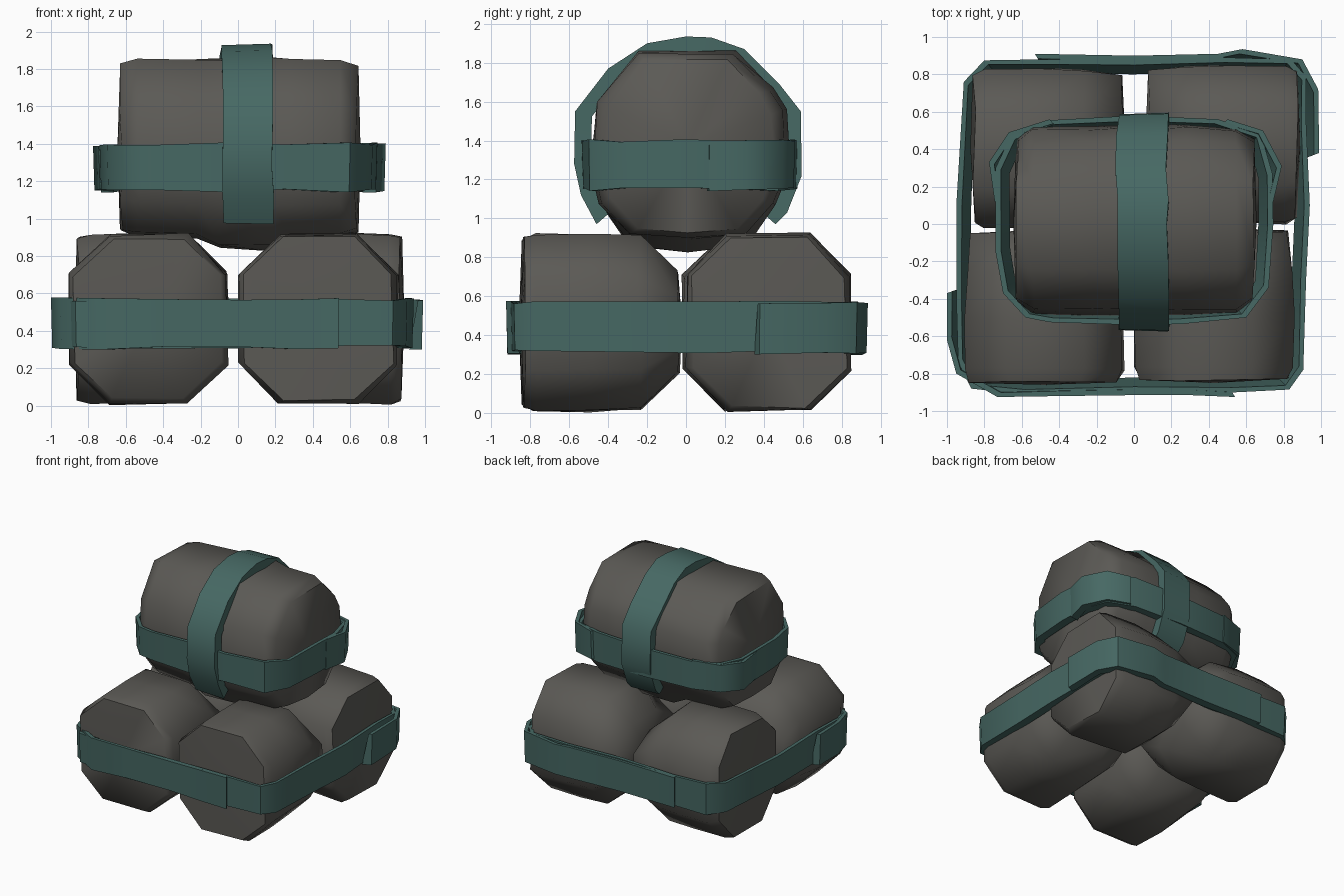
import bpy, bmesh, math, random
from mathutils import Vector

if "Cube" in bpy.data.objects:
    bpy.data.objects.remove(bpy.data.objects["Cube"])

random.seed(4)


def material(name, rgb):
    m = bpy.data.materials.new(name)
    m.diffuse_color = (*rgb, 1)
    m.use_nodes = True
    m.node_tree.nodes["Principled BSDF"].inputs["Base Color"].default_value = m.diffuse_color
    return m


CLOTH = material("dark grey cloth", (0.105, 0.101, 0.091))
STRAP = material("teal strap", (0.062, 0.140, 0.127))


def jitter(v, a):
    return Vector([c + random.uniform(-a, a) for c in v])


def finish(name, bm, mat, angle):
    bmesh.ops.recalc_face_normals(bm, faces=bm.faces)
    me = bpy.data.meshes.new(name)
    bm.to_mesh(me)
    bm.free()
    ob = bpy.data.objects.new(name, me)
    bpy.context.collection.objects.link(ob)
    me.materials.append(mat)
    bpy.ops.object.select_all(action='DESELECT')
    ob.select_set(True)
    bpy.context.view_layer.objects.active = ob
    bpy.ops.object.shade_smooth_by_angle(angle=math.radians(angle))
    return ob


def bundle(name, section, stations, place, amount=0.01):
    """Loft a (u, z) section along stations (t, u scale, z scale, top u scale)."""
    bm = bmesh.new()
    rings = []
    high = max(abs(z) for u, z in section) * 0.95
    for t, su, sz, flat in stations:
        rings.append([bm.verts.new(jitter(place(t, u * (flat if abs(z) > high else su), z * sz), amount))
                      for u, z in section])
    n = len(section)
    for a, b in zip(rings, rings[1:]):
        for i in range(n):
            bm.faces.new((a[i], a[(i + 1) % n], b[(i + 1) % n], b[i]))
    # slightly domed ends
    for ring, s in ((rings[0], -1), (rings[-1], 1)):
        t = stations[0 if s < 0 else -1][0]
        c = bm.verts.new(place(t + s * 0.02, 0, 0))
        for i in range(n):
            bm.faces.new((ring[i], ring[(i + 1) % n], c))
    return finish(name, bm, CLOTH, 60)


def strap(name, path, width, place, centre=(0, 0), closed=True, thick=0.03, wedge=0.08):
    """Band following a 2D path, thicker at its lower edge; place maps point and offset to space."""
    bm = bmesh.new()
    n = len(path)
    c = Vector(centre)
    rings = []
    for p in path:
        p = Vector(p)
        d = (p - c).normalized()
        w = width / 2
        da, db = random.uniform(-.01, .01), random.uniform(-.01, .01)
        rings.append([bm.verts.new(place(q.x, q.y, s)) for q, s in
                      ((p - d * 0.008, -w + da), (p, w + db), (p - d * thick, w + db),
                       (p - d * wedge, -w + da))])
    for k in range(n if closed else n - 1):
        a, b = rings[k], rings[(k + 1) % n]
        for i in range(4):
            bm.faces.new((a[i], a[(i + 1) % 4], b[(i + 1) % 4], b[i]))
    if not closed:
        bm.faces.new(rings[0])
        bm.faces.new(rings[-1])
    return finish(name, bm, STRAP, 45)


# four lower bundles: octagonal rolls, inner end sloped at top and bottom
W, H, C = 0.42, 0.45, 0.21
octagon = [(W, H - C), (W - C, H), (C - W, H), (-W, H - C),
           (-W, C - H), (C - W, -H), (W - C, -H), (W, C - H)]
rolls = [(0, 0.93, 0.58, 0.8), (0.20, 0.99, 0.98, 0.95), (0.45, 1, 1.01, 1.0),
         (0.73, 1, 1, 1), (0.79, 0.94, 0.96, 0.92)]
Z = 0.465
for name, x, y, along_x in (("front_left", -0.48, -0.05, False), ("front_right", 0.43, -0.04, False),
                            ("back_left", -0.065, 0.405, True), ("back_right", 0.08, 0.425, True)):
    if along_x:
        sgn = 1 if x > 0 else -1
        bundle(name + "_bundle", octagon, rolls, lambda t, u, z: (x + sgn * t, y + u, Z + z))
    else:
        bundle(name + "_bundle", octagon, rolls, lambda t, u, z: (x + u, y - t, Z + z))

# upper bundle lying across the four, sagging a little in the middle
top = [(0.50, 0.18), (0.43, 0.29), (0.24, 0.48), (-0.26, 0.48), (-0.47, 0.22),
       (-0.50, -0.13), (-0.45, -0.30), (-0.30, -0.46), (0, -0.48), (0.30, -0.46),
       (0.44, -0.30), (0.52, -0.13)]


def upper(t, u, z):
    sag = 0.06 if z < -0.4 and abs(t - 0.04) < 0.17 else 0
    return (t + 0.005, u + 0.01, 1.375 + z - sag)


bundle("upper_bundle", top,
       [(-0.63, 0.87, 0.93, 0.87), (-0.54, 0.98, 0.98, 0.98), (-0.22, 1, 1, 1), (-0.1, 1, 1, 1),
        (0.18, 1, 1, 1), (0.28, 1, 1, 1), (0.54, 0.98, 0.98, 0.98), (0.63, 0.87, 0.93, 0.87)], upper)

# strap around the lower bundles, with overlapping lengths at two corners
low = lambda a, b, s: (a, b, 0.44 + s)
strap("lower_strap",
      [(-0.94, -0.74), (-0.87, -0.88), (-0.6, -0.91), (0, -0.90), (0.54, -0.90), (0.83, -0.885),
       (0.905, -0.78), (0.92, -0.3), (0.94, 0.1), (0.92, 0.55), (0.92, 0.79), (0.84, 0.88),
       (0.5, 0.89), (0, 0.88), (-0.5, 0.88), (-0.80, 0.875), (-0.91, 0.76), (-0.95, 0.1),
       (-0.95, -0.4)], 0.25, low)
strap("lower_strap_front_overlap",
      [(-1.0, -0.37), (-1.0, -0.62), (-0.95, -0.80), (-0.73, -0.925), (-0.4, -0.92), (0, -0.915),
       (0.3, -0.915), (0.54, -0.925)], 0.26, low, closed=False)
strap("lower_strap_back_overlap",
      [(0.99, 0.38), (0.985, 0.72), (0.90, 0.88), (0.58, 0.935), (0.45, 0.91), (0, 0.90),
       (-0.53, 0.91)], 0.26, lambda a, b, s: (a, b, 0.43 + s), closed=False)

# strap around the sides of the upper bundle
side = lambda a, b, s: (a, b, 1.275 + s)
strap("upper_side_strap",
      [(-0.70, -0.37), (-0.58, -0.50), (-0.45, -0.525), (0, -0.54), (0.25, -0.535), (0.60, -0.50),
       (0.72, -0.34), (0.745, 0), (0.74, 0.27), (0.68, 0.48), (0.45, 0.56), (0, 0.58),
       (-0.45, 0.555), (-0.66, 0.47), (-0.74, 0.30), (-0.74, -0.15)], 0.25, side)
strap("upper_side_strap_end_right", [(0.745, 0.12), (0.79, 0.31), (0.69, 0.50), (0.5, 0.56)],
      0.25, side, closed=False)
strap("upper_side_strap_end_left", [(-0.745, 0.12), (-0.775, 0.33), (-0.67, 0.49), (-0.45, 0.56)],
      0.24, side, closed=False)

# strap going over the upper bundle
strap("upper_over_strap",
      [(-0.46, 0.97), (-0.54, 1.12), (-0.575, 1.28), (-0.57, 1.55), (-0.40, 1.77), (-0.20, 1.90),
       (0.0, 1.935), (0.13, 1.93), (0.30, 1.87), (0.48, 1.69), (0.59, 1.55), (0.595, 1.22),
       (0.52, 1.03), (0.46, 0.97)], 0.27,
      lambda a, b, s: (0.05 + s + 0.02 * (1.5 - b), a, b), (0, 1.37), False, 0.09, 0.09)
